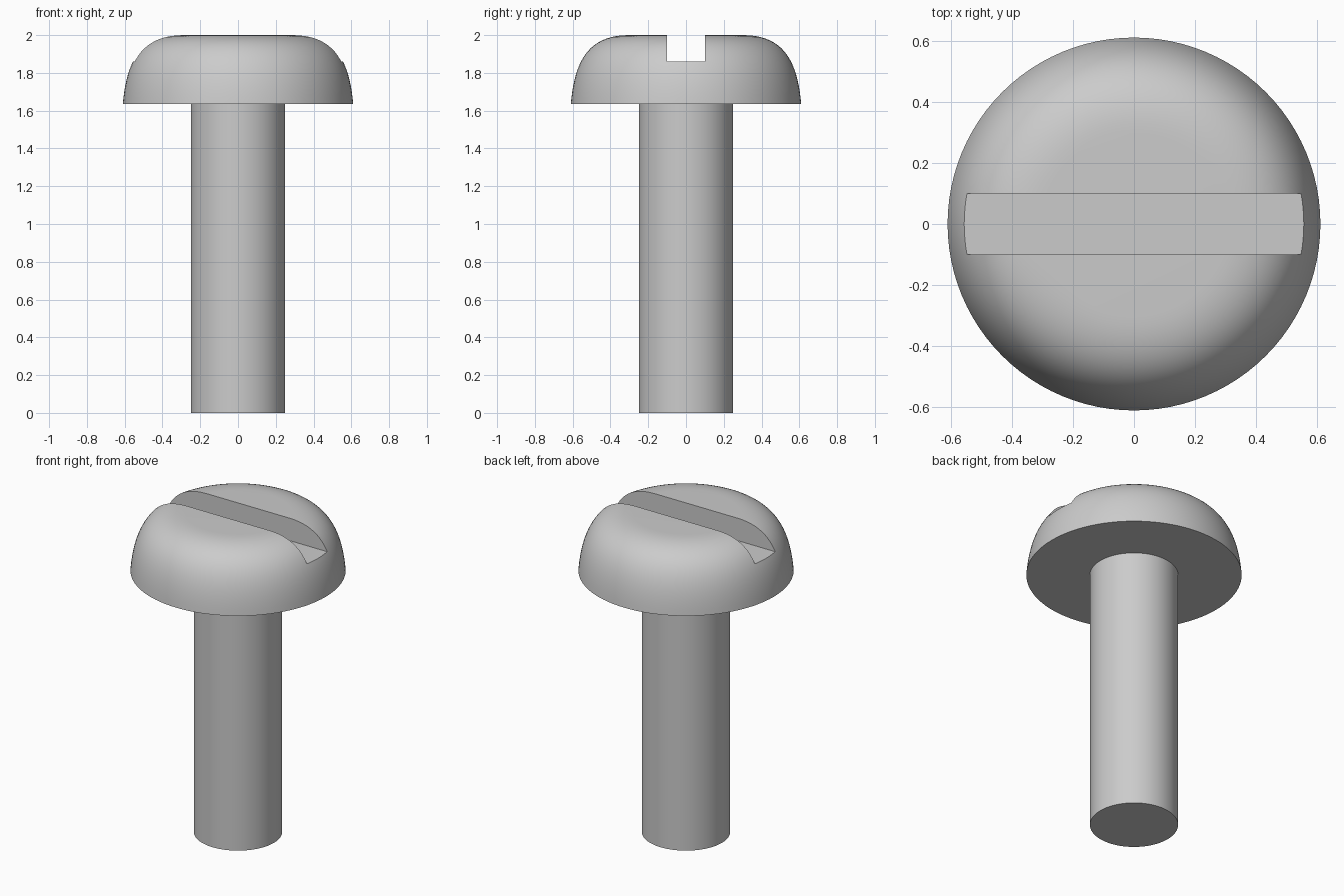
import bpy
import bmesh
from math import cos, sin, tau, radians
from mathutils import Vector
from mathutils.geometry import interpolate_bezier

if "Cube" in bpy.data.objects:
    bpy.data.objects.remove(bpy.data.objects["Cube"])

SEGMENTS = 96


def lathe(name, profile):
    """Revolve (radius, z) points around z and cap both ends."""
    bm = bmesh.new()
    rings = [[bm.verts.new((r * cos(tau * i / SEGMENTS), r * sin(tau * i / SEGMENTS), z))
              for i in range(SEGMENTS)] for r, z in profile]
    for a, b in zip(rings, rings[1:]):
        for i in range(SEGMENTS):
            j = (i + 1) % SEGMENTS
            bm.faces.new((a[i], a[j], b[j], b[i]))
    bm.faces.new(rings[0][::-1])
    bm.faces.new(rings[-1])
    mesh = bpy.data.meshes.new(name)
    bm.to_mesh(mesh)
    bm.free()
    obj = bpy.data.objects.new(name, mesh)
    bpy.context.collection.objects.link(obj)
    return obj


# Shank, bearing face and rounded pan head as one closed profile
dome = interpolate_bezier(Vector((0.61, 1.635)), Vector((0.59, 1.86)),
                          Vector((0.52, 2.0)), Vector((0.30, 2.0)), 20)
screw = lathe("slotted_screw", [(0.25, 0), (0.25, 1.635)] + [tuple(p[:2]) for p in dome])

# Screwdriver slot running along x
bpy.ops.mesh.primitive_cube_add(size=1, location=(0, 0, 2.01))
cutter = bpy.context.object
cutter.name = "slot_cutter"
cutter.scale = (1.6, 0.2, 0.3)
cutter.hide_render = True

bpy.ops.object.select_all(action='DESELECT')
screw.select_set(True)
bpy.context.view_layer.objects.active = screw
cut = screw.modifiers.new("slot", 'BOOLEAN')
cut.operation = 'DIFFERENCE'
cut.solver = 'EXACT'
cut.object = cutter
bpy.ops.object.modifier_apply(modifier=cut.name)
bpy.data.objects.remove(cutter)

# Smooth curved surfaces, crisp slot and rims
bpy.ops.object.shade_smooth_by_angle(angle=radians(30))
